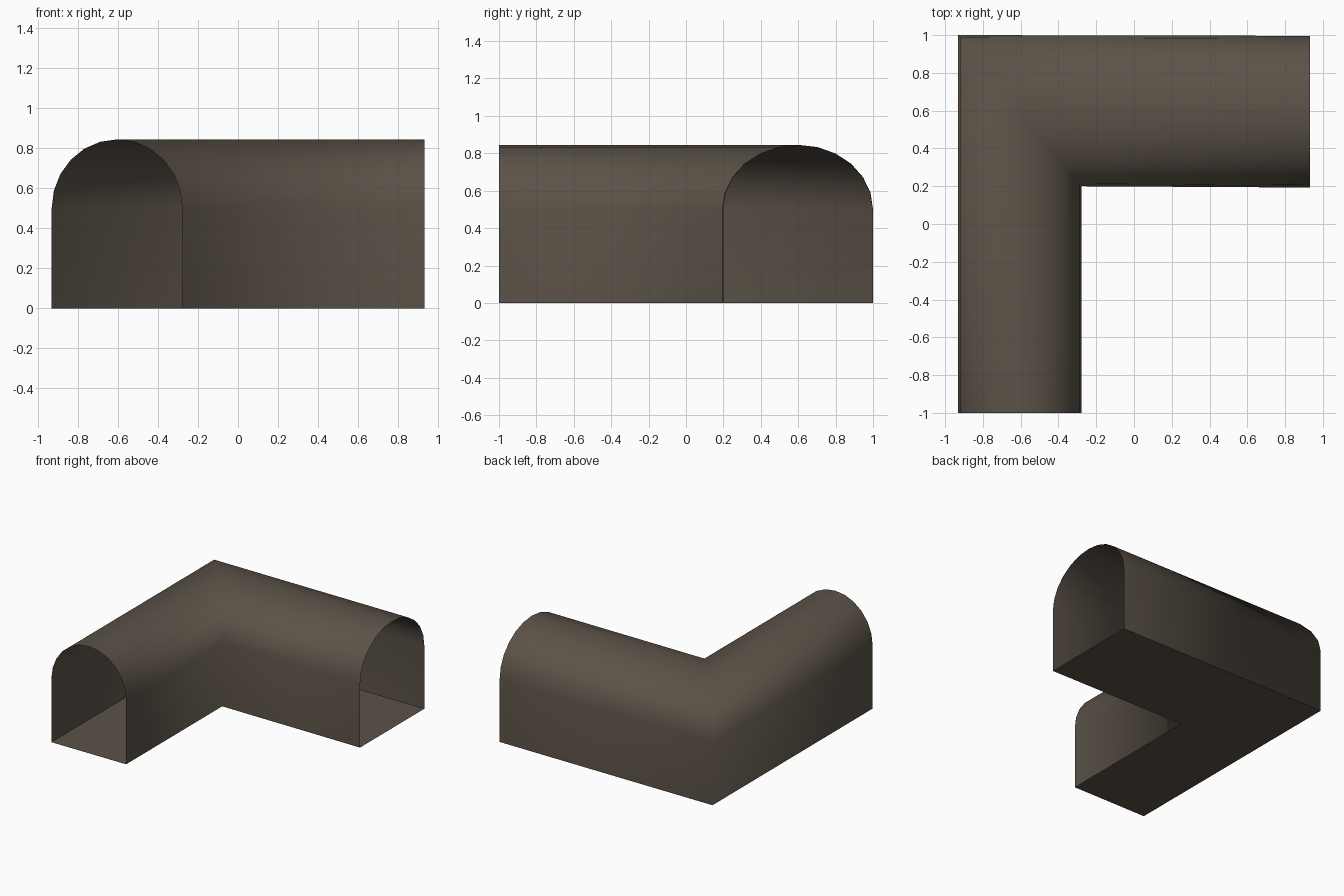
import bpy, bmesh, math

if "Cube" in bpy.data.objects:
    bpy.data.objects.remove(bpy.data.objects["Cube"])

SEGS = 12                      # facets around the vault
SPRING, TOP = 0.50, 0.845      # wall height and crown height


def material(name, rgb):
    m = bpy.data.materials.new(name)
    m.diffuse_color = (*rgb, 1)
    m.use_nodes = True
    m.node_tree.nodes["Principled BSDF"].inputs["Base Color"].default_value = m.diffuse_color
    return m


def lerp(a, b, t):
    return a + (b - a) * t


def sweep(name, profile, mat, smooth):
    """Sweep (u, z) points (u: 0 inner, 1 outer) round the mitred corner."""
    bm = bmesh.new()
    rows = []
    for u, z in profile:
        x = lerp(-0.278, -0.932, u)
        rows.append([bm.verts.new(p) for p in (
            (x, -1.0, z),
            (x, lerp(0.20, 1.0, u), z),
            (0.932, lerp(0.193, 0.996, u), z))])
    for a, b in zip(rows, rows[1:]):
        for i in range(2):
            f = bm.faces.new((a[i], a[i + 1], b[i + 1], b[i]))
            f.smooth = smooth
    bm.normal_update()
    me = bpy.data.meshes.new(name)
    bm.to_mesh(me)
    bm.free()
    me.materials.append(mat)
    ob = bpy.data.objects.new(name, me)
    bpy.context.collection.objects.link(ob)
    return ob


stone = material("brown stone", (0.105, 0.085, 0.064))

# Walls and rounded vault as one thin open-ended shell
arch = [(0.5 - 0.5 * math.cos(math.pi * i / SEGS),
         SPRING + (TOP - SPRING) * math.sin(math.pi * i / SEGS))
        for i in range(SEGS + 1)]
sweep("tunnel_vault", [(0, 0)] + arch + [(1, 0)], stone, True)

# Flat floor
sweep("tunnel_floor", [(1, 0), (0, 0)], stone, False)
